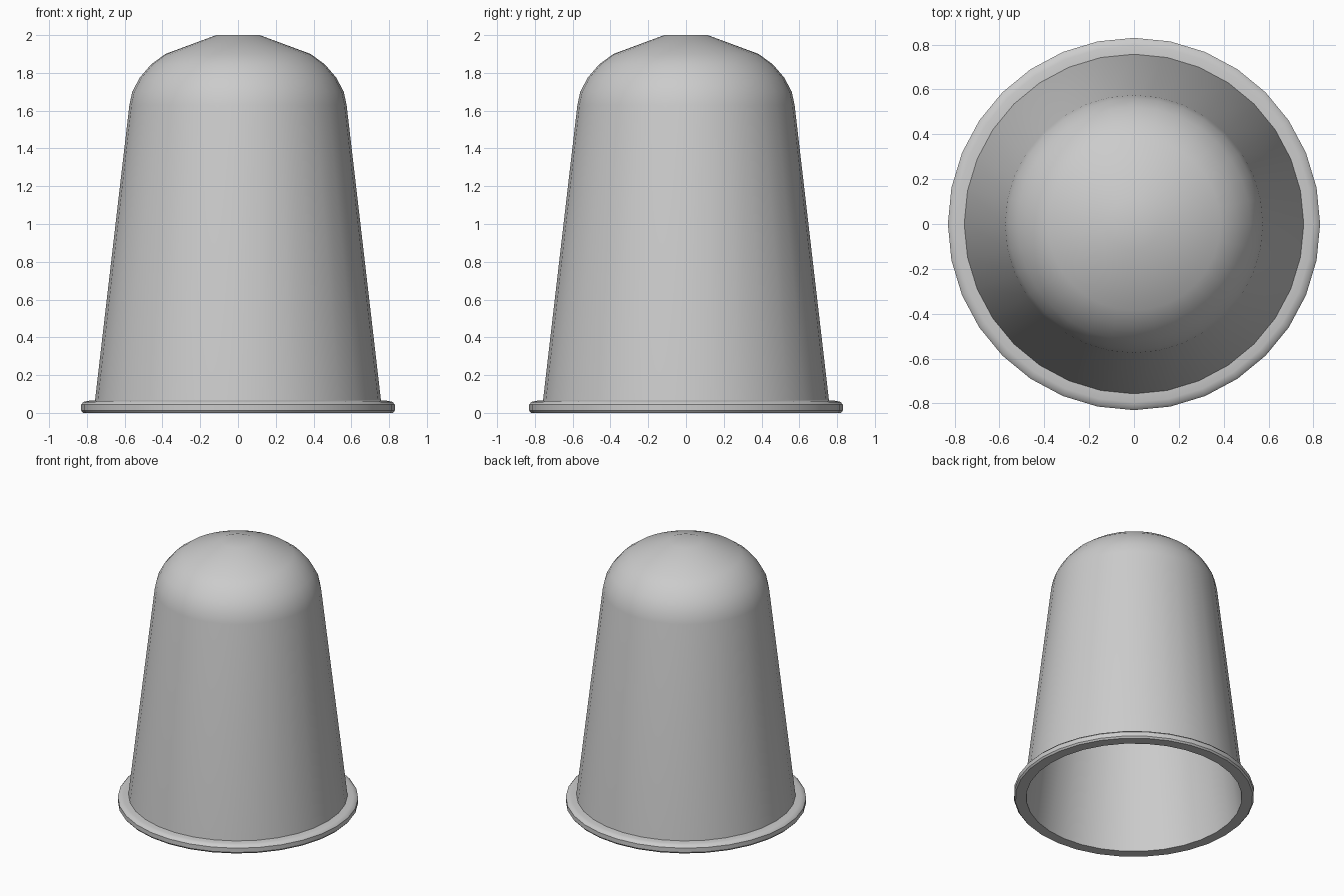
import bpy, bmesh
from math import cos, sin, pi, radians

if "Cube" in bpy.data.objects:
    bpy.data.objects.remove(bpy.data.objects["Cube"])

SIDES = 32


def lathe(name, profile):
    """Revolve a list of (radius, z) points around z; radius 0 makes a pole."""
    bm = bmesh.new()
    rings = []
    for r, z in profile:
        n = SIDES if r > 0 else 1
        rings.append([bm.verts.new((r * cos(2 * pi * i / SIDES),
                                    r * sin(2 * pi * i / SIDES), z)) for i in range(n)])
    for a, b in zip(rings, rings[1:]):
        for i in range(SIDES):
            j = (i + 1) % SIDES
            if len(a) == 1:
                bm.faces.new((a[0], b[j], b[i]))
            elif len(b) == 1:
                bm.faces.new((a[i], a[j], b[0]))
            else:
                bm.faces.new((a[i], a[j], b[j], b[i]))
    bmesh.ops.recalc_face_normals(bm, faces=bm.faces)
    mesh = bpy.data.meshes.new(name)
    bm.to_mesh(mesh)
    bm.free()
    obj = bpy.data.objects.new(name, mesh)
    bpy.context.collection.objects.link(obj)
    bpy.context.view_layer.objects.active = obj
    obj.select_set(True)
    bpy.ops.object.shade_smooth_by_angle(angle=radians(35))
    obj.select_set(False)
    return obj


# Inside: thin hollow following the outer wall
inside = [(0, 1.975), (0.11, 1.975), (0.37, 1.88), (0.445, 1.825), (0.50, 1.755),
          (0.54, 1.685), (0.555, 1.62), (0.738, 0.06), (0.745, 0.0)]
# Rolled rim around the open bottom
rim = [(0.82, 0.0), (0.83, 0.012), (0.83, 0.045), (0.818, 0.058), (0.795, 0.064), (0.757, 0.066)]
# Tapered wall, rounded shoulder and small flat crown
outside = [(0.575, 1.63), (0.56, 1.70), (0.52, 1.775), (0.46, 1.845),
           (0.385, 1.90), (0.115, 2.0), (0, 2.0)]

lathe("thimble_cup", inside + rim + outside)
